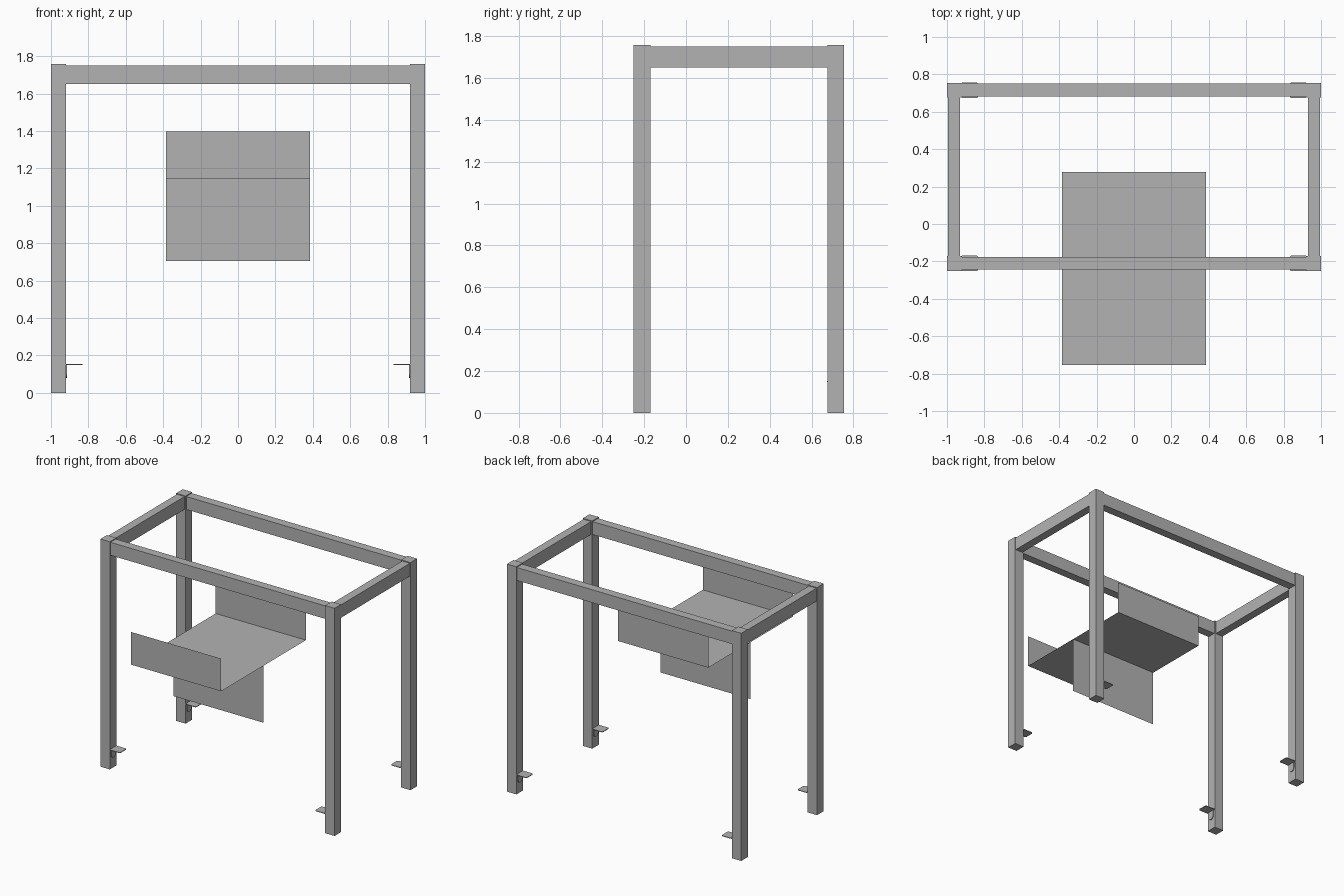
import bpy, bmesh, math
from mathutils import Vector

cube = bpy.data.objects.get("Cube")
if cube:
    bpy.data.objects.remove(cube, do_unlink=True)

GREY = (0.45, 0.45, 0.45, 1)
mat = bpy.data.materials.new("plain grey")
mat.use_nodes = True
mat.diffuse_color = GREY
mat.node_tree.nodes["Principled BSDF"].inputs["Base Color"].default_value = GREY


def finish(name, bm):
    mesh = bpy.data.meshes.new(name)
    bm.normal_update()
    bm.to_mesh(mesh)
    bm.free()
    mesh.materials.append(mat)
    obj = bpy.data.objects.new(name, mesh)
    bpy.context.collection.objects.link(obj)
    return obj


def box(name, low, high):
    low, high = Vector(low), Vector(high)
    bm = bmesh.new()
    bmesh.ops.create_cube(bm, size=1)
    for v in bm.verts:
        v.co = (low + high) / 2 + v.co * (high - low)
    return finish(name, bm)


def sheet(name, corners):
    bm = bmesh.new()
    bm.faces.new([bm.verts.new(c) for c in corners])
    return finish(name, bm)


def slab(name, outline, thickness):
    """Extrude a flat outline by a thickness vector."""
    bm = bmesh.new()
    face = bm.faces.new([bm.verts.new(c) for c in outline])
    grown = bmesh.ops.extrude_face_region(bm, geom=[face], use_keep_orig=True)
    moved = [g for g in grown["geom"] if isinstance(g, bmesh.types.BMVert)]
    bmesh.ops.translate(bm, verts=moved, vec=thickness)
    bmesh.ops.recalc_face_normals(bm, faces=bm.faces)
    return finish(name, bm)


def arc(cu, cv, r, start, end, steps=6):
    angles = [math.radians(start + (end - start) * i / steps) for i in range(steps + 1)]
    return [(cu + r * math.cos(a), cv + r * math.sin(a)) for a in angles]


# Legs and foot brackets
LEG, INNER, HEIGHT = 0.08, 0.92, 1.757
FRONT, BACK = -0.25, 0.755
rows = {"front": FRONT + LEG / 2, "back": BACK - LEG / 2}
for row, yc in rows.items():
    for side, s in (("left", 1), ("right", -1)):
        xs = sorted((s * INNER, s))
        box(f"{row}_{side}_leg", (xs[0], yc - LEG / 2, 0), (xs[1], yc + LEG / 2, HEIGHT))
        # Shelf plate with rounded free corners
        half, r, reach = 0.041, 0.012, 0.088
        plate = [(0, -half)] + arc(reach - r, r - half, r, -90, 0)
        plate += arc(reach - r, half - r, r, 0, 90) + [(0, half)]
        slab(f"{row}_{side}_bracket_plate",
             [(s * (INNER - u), yc + v, 0.148) for u, v in plate], (0, 0, 0.005))
        # Hanging tab with a round lower end
        tab = [(0.026, 0.15), (-0.026, 0.15)] + arc(0, 0.106, 0.026, 180, 360, 12)
        slab(f"{row}_{side}_bracket_tab",
             [(s * INNER, yc + u, v) for u, v in tab], (-s * 0.006, 0, 0))

# Top rails
LOW, HIGH = 1.65, 1.75
box("front_rail", (-INNER, -0.242, LOW), (INNER, -0.176, HIGH))
box("back_rail", (-INNER, 0.683, LOW), (INNER, 0.75, HIGH))
for side, s in (("left", 1), ("right", -1)):
    xs = sorted((s * 0.93, s * 0.995))
    box(f"{side}_rail", (xs[0], FRONT + LEG, LOW), (xs[1], BACK - LEG, HIGH))

# Thin hanging tray with upright ends and a central skirt
W, TRAY, LIP, DROP = 0.385, 1.145, 1.397, 0.705
Y0, Y1 = -0.755, 0.278
sheet("tray_floor", [(-W, Y0, TRAY), (W, Y0, TRAY), (W, Y1, TRAY), (-W, Y1, TRAY)])
for name, y, low, high in (("tray_front_panel", Y0, TRAY, LIP),
                           ("tray_back_panel", Y1, TRAY, LIP),
                           ("tray_skirt", (Y0 + Y1) / 2, DROP, TRAY)):
    sheet(name, [(-W, y, low), (W, y, low), (W, y, high), (-W, y, high)])
